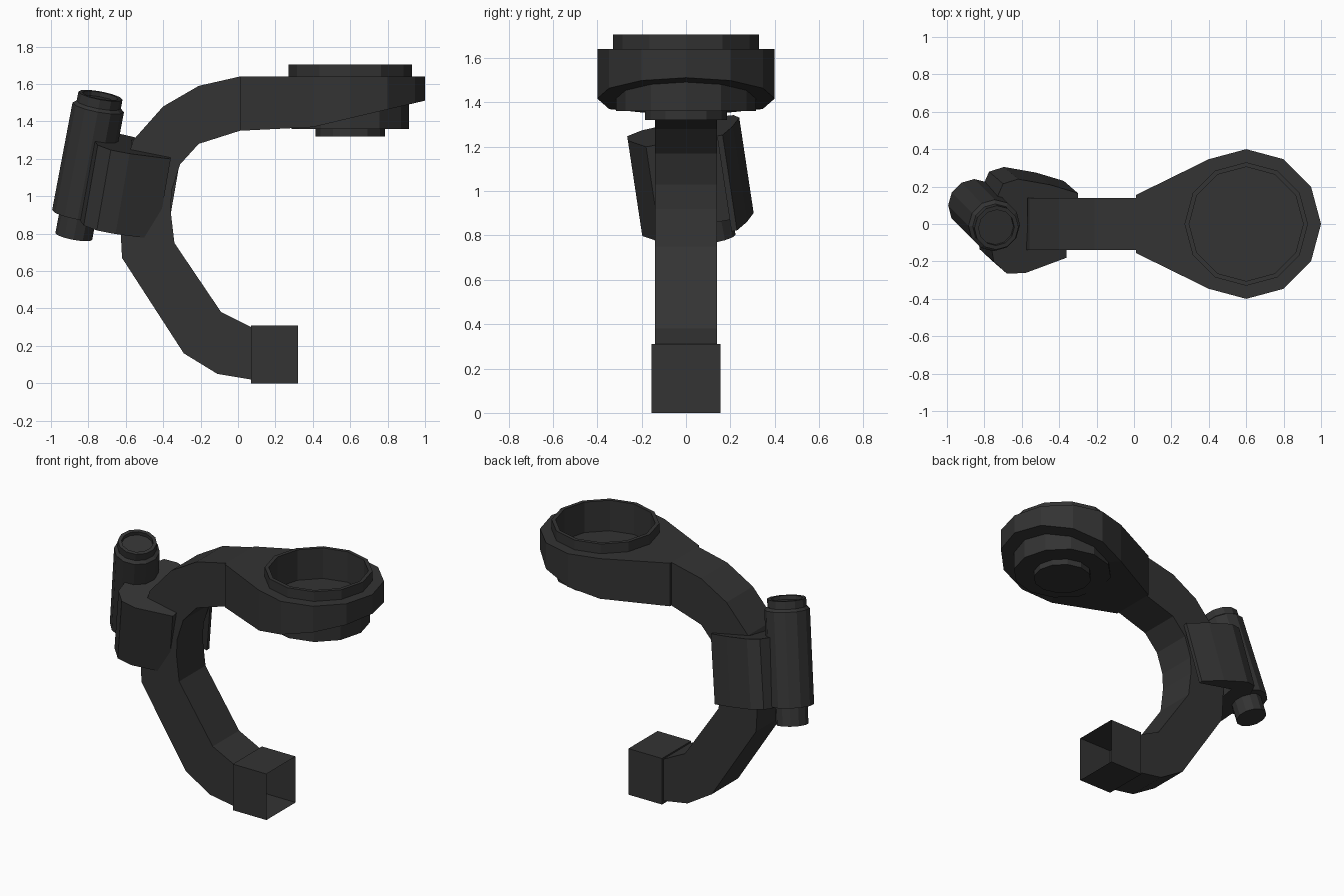
import bpy, bmesh, math
from mathutils import Vector, Matrix

if "Cube" in bpy.data.objects:
    bpy.data.objects.remove(bpy.data.objects["Cube"])

mat = bpy.data.materials.new("charcoal black")
mat.diffuse_color = (0.033, 0.033, 0.033, 1)
mat.use_nodes = True
mat.node_tree.nodes["Principled BSDF"].inputs["Base Color"].default_value = mat.diffuse_color


def finish(bm, name, fix=True):
    if fix:
        bmesh.ops.recalc_face_normals(bm, faces=bm.faces)
    me = bpy.data.meshes.new(name)
    bm.to_mesh(me)
    bm.free()
    me.materials.append(mat)
    ob = bpy.data.objects.new(name, me)
    bpy.context.collection.objects.link(ob)
    return ob


def prism(name, pts, offset):
    """Extrude a closed outline along an offset vector."""
    bm = bmesh.new()
    face = bm.faces.new([bm.verts.new(p) for p in pts])
    ext = bmesh.ops.extrude_face_region(bm, geom=[face], use_keep_orig=True)
    bmesh.ops.translate(bm, vec=offset,
                        verts=[v for v in ext["geom"] if isinstance(v, bmesh.types.BMVert)])
    return finish(bm, name)


def lathe(name, profile, matrix, n=12):
    """Revolve (radius, height) points; both ends lie on the axis."""
    bm = bmesh.new()
    rings = []
    for r, z in profile:
        k = n if r > 0 else 1
        rings.append([bm.verts.new(matrix @ Vector((r * math.cos(2 * math.pi * i / n),
                                                    r * math.sin(2 * math.pi * i / n), z)))
                      for i in range(k)])
    for a, b in zip(rings, rings[1:]):
        for i in range(n):
            j = (i + 1) % n
            quad = [a[i % len(a)], a[j % len(a)], b[j % len(b)], b[i % len(b)]]
            bm.faces.new(list(dict.fromkeys(quad)))
    return finish(bm, name)


# Curved C-shaped arm
outer = [(.01, 1.64), (-.21, 1.59), (-.40, 1.48), (-.56, 1.30), (-.64, 1.05),
         (-.62, .67), (-.29, .16), (-.11, .05), (.07, .02)]
inner = [(.07, .30), (-.09, .38), (-.34, .75), (-.36, .92), (-.355, 1.03),
         (-.31, 1.17), (-.21, 1.28), (.01, 1.35)]
prism("curved_arm", [(x, -.14, z) for x, z in outer + inner], (0, .28, 0))

# Square end sleeve, open towards +x
bm = bmesh.new()
bmesh.ops.create_cube(bm, size=1, matrix=Matrix.Translation((.195, 0, .155))
                      @ Matrix.Diagonal((.25, .31, .31, 1)))
bmesh.ops.delete(bm, geom=[f for f in bm.faces if f.normal.x > .9], context="FACES_ONLY")
finish(bm, "end_sleeve", fix=False)


# Teardrop head with a round opening and a sloping underside
def under(x):
    return 1.35 + (x - .01) * .05 if x < .4 else 1.37 + (x - .4) * .235


bm = bmesh.new()
rim, hole = [], []
neck = {5: (.01, .155), 6: (.01, 0), 7: (.01, -.155)}
for i in range(12):
    c, s = math.cos(i * math.pi / 6), math.sin(i * math.pi / 6)
    for ring, (x, y) in ((rim, neck.get(i, (.6 + .4 * c, .4 * s))),
                         (hole, (.6 + .31 * c, .31 * s))):
        ring.append((bm.verts.new((x, y, 1.64)), bm.verts.new((x, y, under(x)))))
for i in range(12):
    j = (i + 1) % 12
    loop = [rim[k][0] for k in (i, j)], [rim[k][1] for k in (i, j)], \
           [hole[k][1] for k in (i, j)], [hole[k][0] for k in (i, j)]
    for a, b in zip(loop, loop[1:] + loop[:1]):
        bm.faces.new((a[0], a[1], b[1], b[0]))
finish(bm, "teardrop_head")

# Round cup set in the head, stepped below
lathe("round_cup", [(0, 1.32), (.185, 1.32), (.185, 1.36), (.315, 1.36), (.315, 1.63),
                    (.33, 1.63), (.33, 1.705), (.305, 1.705), (.305, 1.5), (0, 1.5)],
      Matrix.Translation((.6, 0, 0)))

# Tilted side cylinder with stub and recessed cap
low, high = Vector((-.878, .125, .785)), Vector((-.735, -.02, 1.54))
axis = (high - low).normalized()
tilt = Matrix.Translation(low) @ Vector((0, 0, 1)).rotation_difference(axis).to_matrix().to_4x4()
lathe("side_cylinder", [(0, 0), (.1, 0), (.1, .12), (.14, .12), (.14, .715), (.12, .73),
                        (.12, .78), (.097, .78), (.097, .755), (0, .755)], tilt)

# Clamp gripping the arm, cut square to the cylinder axis
clamp = [(-.36, -.18), (-.58, -.262), (-.68, -.265), (-.75, -.2), (-.77, -.08), (-.75, .1),
         (-.70, .215), (-.62, .24), (-.45, .21), (-.30, .165), (-.30, .14), (-.57, .14),
         (-.57, -.13), (-.36, -.13)]
prism("clamp", [(x, y, 1.25 - .2 * (x + .69) + .19 * (y + .26)) for x, y in clamp],
      (-.075, .065, -.43))
